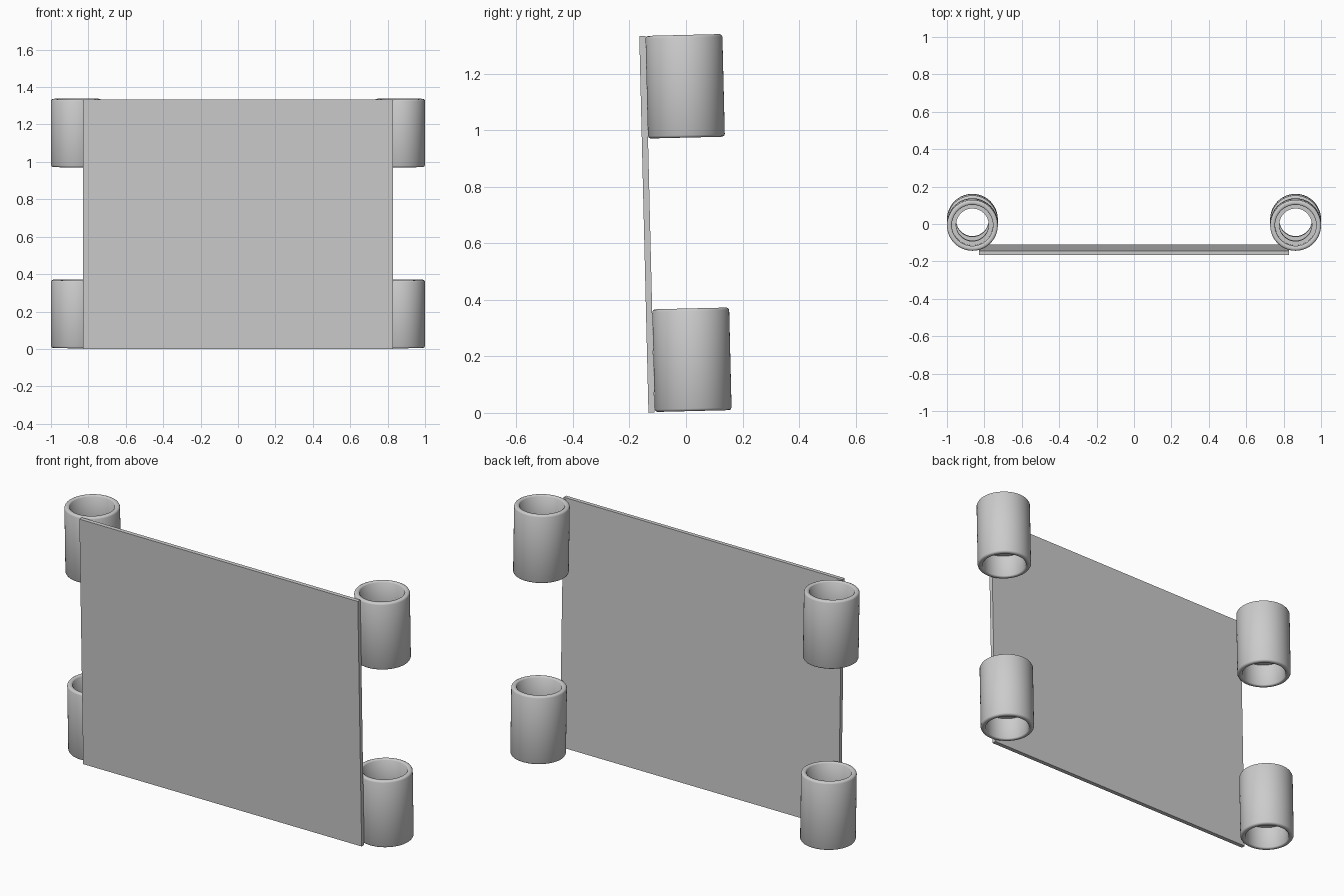
import bpy, bmesh, math

if "Cube" in bpy.data.objects:
    bpy.data.objects.remove(bpy.data.objects["Cube"])

TILT = 0.0243          # the whole model leans slightly forward
HALF = 0.1815          # half the sleeve length
R_OUT, R_IN, R_COLLAR = 0.136, 0.11, 0.087


def finish(name, bm, loc):
    bmesh.ops.recalc_face_normals(bm, faces=bm.faces)
    mesh = bpy.data.meshes.new(name)
    bm.to_mesh(mesh)
    bm.free()
    ob = bpy.data.objects.new(name, mesh)
    bpy.context.collection.objects.link(ob)
    ob.location = loc
    ob.rotation_euler.x = TILT
    return ob


def sleeve(name, x, y, z, segments=64):
    # closed half profile (radius, height): rounded rims, inner collar
    half = [(R_OUT, HALF - 0.009), (R_OUT - 0.003, HALF - 0.003), (R_OUT - 0.009, HALF),
            (R_IN + 0.005, HALF), (R_IN, HALF - 0.005), (R_IN, 0.06), (R_COLLAR, 0.06)]
    profile = half + [(r, -h) for r, h in reversed(half)]
    bm = bmesh.new()
    rings = []
    for i in range(segments):
        a = 2 * math.pi * i / segments
        rings.append([bm.verts.new((r * math.cos(a), r * math.sin(a), h)) for r, h in profile])
    n = len(profile)
    for i in range(segments):
        p, q = rings[i], rings[(i + 1) % segments]
        for j in range(n):
            k = (j + 1) % n
            bm.faces.new((p[j], q[j], q[k], p[k]))
    ob = finish(name, bm, (x, y, z))
    bpy.ops.object.select_all(action='DESELECT')
    ob.select_set(True)
    bpy.context.view_layer.objects.active = ob
    bpy.ops.object.shade_smooth_by_angle(angle=math.radians(50))


# flat front panel
bm = bmesh.new()
bmesh.ops.create_cube(bm, size=1)
bmesh.ops.scale(bm, vec=(1.66, 0.022, 1.333), verts=bm.verts)
finish("panel", bm, (0, -0.138, 0.667))

# four hollow corner sleeves
for side, x in (("left", -0.864), ("right", 0.864)):
    sleeve("upper_sleeve_" + side, x, -0.003, 1.155)
    sleeve("lower_sleeve_" + side, x, 0.021, 0.188)
